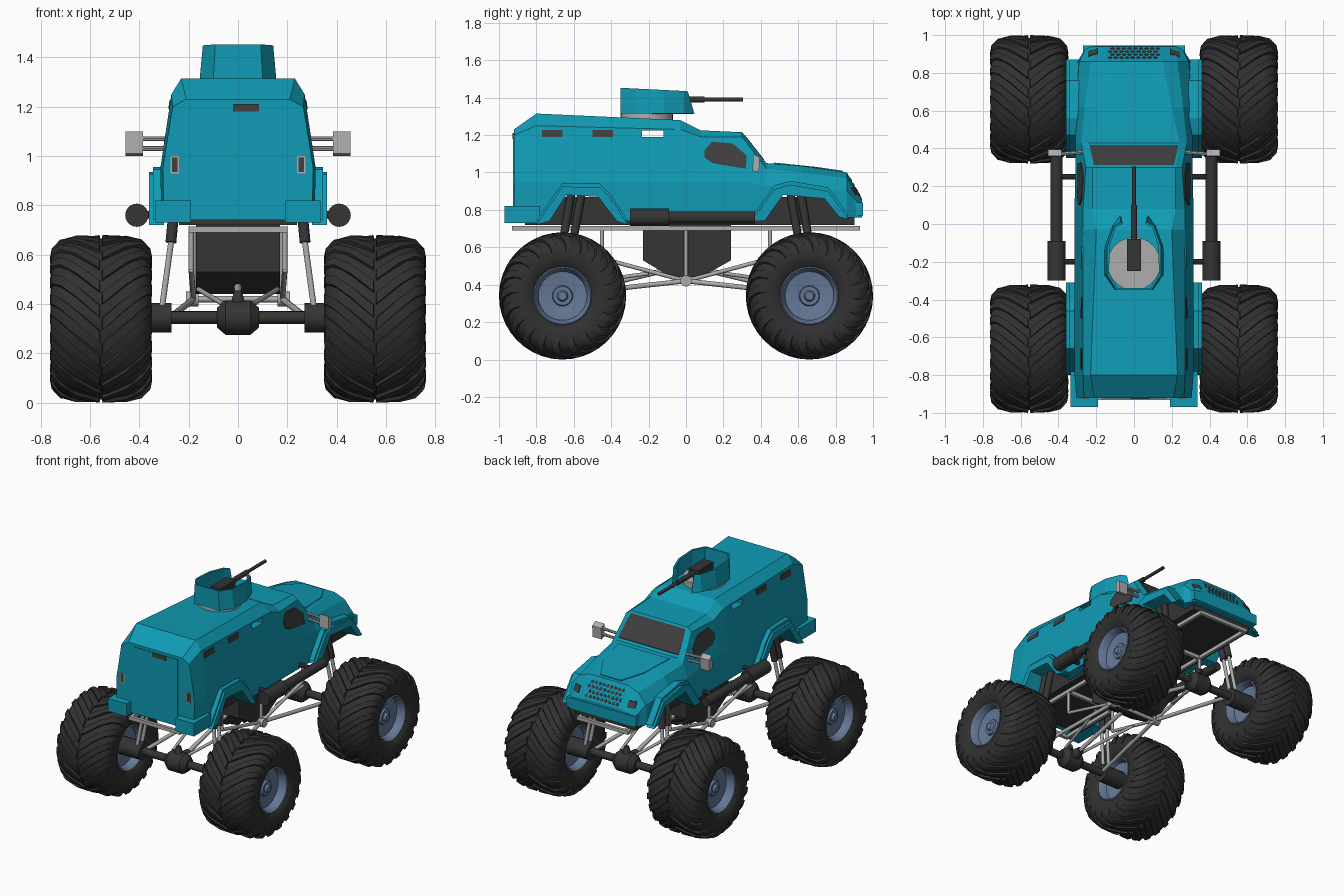
import bpy, bmesh, math
from mathutils import Vector, Matrix
from mathutils.bvhtree import BVHTree

cube = bpy.data.objects.get("Cube")
if cube:
    bpy.data.objects.remove(cube, do_unlink=True)


def material(name, red, green, blue):
    mat = bpy.data.materials.new(name)
    mat.use_nodes = True
    colour = (red, green, blue, 1)
    mat.diffuse_color = colour
    shader = mat.node_tree.nodes["Principled BSDF"]
    shader.inputs["Base Color"].default_value = colour
    shader.inputs["Roughness"].default_value = 0.6
    return mat


TEAL = material("teal paint", 0.005, 0.33, 0.46)
RUBBER = material("black rubber", 0.03, 0.03, 0.03)
METAL = material("dark metal", 0.035, 0.035, 0.037)
GLASS = material("dark glass", 0.05, 0.05, 0.05)
GREY = material("light grey", 0.42, 0.42, 0.42)
RIM = material("blue grey rim", 0.13, 0.19, 0.31)


def link(name, mesh, smooth=False, location=(0, 0, 0)):
    obj = bpy.data.objects.new(name, mesh)
    obj.location = location
    bpy.context.collection.objects.link(obj)
    if smooth:
        bpy.ops.object.select_all(action="DESELECT")
        obj.select_set(True)
        bpy.context.view_layer.objects.active = obj
        bpy.ops.object.shade_smooth_by_angle(angle=math.radians(35))
    return obj


def finish(name, bm, mat, smooth=False):
    bmesh.ops.recalc_face_normals(bm, faces=bm.faces[:])
    mesh = bpy.data.meshes.new(name)
    bm.to_mesh(mesh)
    bm.free()
    mesh.materials.append(mat)
    return link(name, mesh, smooth)


def loft(name, rings, mat, smooth=False, bm=None):
    """Skin a row of equal closed rings, with a cap on each end."""
    bm = bm or bmesh.new()
    rows = [[bm.verts.new(p) for p in ring] for ring in rings]
    count = len(rows[0])
    for a, b in zip(rows, rows[1:]):
        for i in range(count):
            j = (i + 1) % count
            bm.faces.new((a[i], a[j], b[j], b[i]))
    bm.faces.new(rows[0])
    bm.faces.new(rows[-1])
    return finish(name, bm, mat, smooth) if name else None


def prism(name, outline, x0, x1, mat):
    return loft(name, [[(x, y, z) for y, z in outline] for x in (x0, x1)], mat)


def box(name, xs, ys, zs, mat):
    return prism(name, [(ys[0], zs[0]), (ys[1], zs[0]), (ys[1], zs[1]), (ys[0], zs[1])], *xs, mat)


def rod(name, start, end, radius, mat, end_radius=None, sides=16):
    a, b = Vector(start), Vector(end)
    bm = bmesh.new()
    turn = (b - a).to_track_quat("Z", "Y").to_matrix().to_4x4()
    bmesh.ops.create_cone(bm, cap_ends=True, segments=sides, radius1=radius,
                          radius2=radius if end_radius is None else end_radius,
                          depth=(b - a).length, matrix=Matrix.Translation((a + b) / 2) @ turn)
    return finish(name, bm, mat, True)


def lathe(bm, profile, steps=48):
    """Revolve (x, radius) points around the x axis."""
    verts = [bm.verts.new((x, r, 0)) for x, r in profile]
    edges = [bm.edges.new(pair) for pair in zip(verts, verts[1:])]
    bmesh.ops.spin(bm, geom=verts + edges, cent=(0, 0, 0), axis=(1, 0, 0),
                   angle=math.tau, steps=steps)
    bmesh.ops.remove_doubles(bm, verts=bm.verts[:], dist=0.0005)


# Armoured hull: bottom, belt, shoulder and roof points at each station
stations = [
    (-0.92, (0.3, 0.74), (0.305, 0.95), (0.265, 1.2), (0.21, 1.23)),
    (-0.8, (0.31, 0.74), (0.315, 0.95), (0.27, 1.25), (0.23, 1.315)),
    (-0.03, (0.31, 0.74), (0.315, 0.95), (0.27, 1.23), (0.2, 1.28)),
    (0.08, (0.31, 0.74), (0.315, 0.95), (0.27, 1.19), (0.22, 1.225)),
    (0.3, (0.31, 0.74), (0.31, 0.95), (0.255, 1.19), (0.22, 1.215)),
    (0.43, (0.31, 0.74), (0.31, 0.93), (0.28, 1.02), (0.24, 1.05)),
    (0.62, (0.31, 0.74), (0.31, 0.92), (0.26, 1), (0.2, 1.035)),
    (0.86, (0.3, 0.76), (0.29, 0.9), (0.23, 0.97), (0.15, 1)),
    (0.94, (0.25, 0.76), (0.25, 0.82), (0.21, 0.85), (0.15, 0.86)),
]
body = loft("hull", [[(x, y, z) for x, z in half] + [(-x, y, z) for x, z in reversed(half)]
                     for y, *half in stations], TEAL)

# Wheel arches and the open side port are cut through the hull
rear_arch = [(-0.73, 0.6), (-0.73, 0.74), (-0.64, 0.88), (-0.47, 0.87), (-0.37, 0.74), (-0.37, 0.6)]
front_arch = [(0.42, 0.6), (0.42, 0.74), (0.52, 0.88), (0.74, 0.86), (0.82, 0.76), (0.82, 0.6)]
port = [(-0.235, 1.19), (-0.12, 1.19), (-0.12, 1.225), (-0.235, 1.225)]
for outline in (rear_arch, front_arch, port):
    cutter = prism("cutter", outline, -0.5, 0.5, TEAL)
    cutter.hide_render = True
    cut = body.modifiers.new("cut", "BOOLEAN")
    cut.object, cut.solver = cutter, "EXACT"
    bpy.context.view_layer.objects.active = body
    bpy.ops.object.modifier_apply(modifier=cut.name)
    bpy.data.objects.remove(cutter, do_unlink=True)

shell = bmesh.new()
shell.from_mesh(body.data)
surface = BVHTree.FromBMesh(shell)


def plate(name, points, direction, mat, lift=0.004):
    """Thin plate whose corners are dropped onto the hull along a direction."""
    aim = Vector(direction)
    hits = [surface.ray_cast(Vector(p) - aim * 2, aim)[0] for p in points]
    if None not in hits:
        loft(name, [[h - aim * lift for h in hits], [h + aim * 0.003 for h in hits]], mat)


def rect(a0, a1, b0, b1):
    return [(a0, b0), (a1, b0), (a1, b1), (a0, b1)]


# Glazing, rear door, bonnet panel and grille
plate("windscreen", [(x, y, 0) for x, y in ((-0.235, 0.418), (0.235, 0.418), (0.212, 0.312), (-0.212, 0.312))],
      (0, 0, -1), GLASS)
plate("rear_door", [(x, 0, z) for x, z in rect(-0.175, 0.175, 0.77, 1.21)], (0, 1, 0), TEAL)
plate("rear_window", [(x, 0, z) for x, z in rect(-0.02, 0.085, 1.18, 1.21)], (0, 1, 0), GLASS, 0.007)
plate("bonnet_panel", [(x, y, 0) for x, y in ((-0.2, 0.47), (-0.16, 0.7), (-0.08, 0.84),
                                            (0.08, 0.84), (0.16, 0.7), (0.2, 0.47))], (0, 0, -1), TEAL, 0.006)
for row in range(4):
    for column in range(-4, 5):
        cx, cz = 0.03 * column + 0.007 * (-1) ** row, 0.88 + 0.028 * row
        plate("grille_hole", [(cx + 0.011 * math.cos(k * math.pi / 3), 0, cz + 0.01 * math.sin(k * math.pi / 3))
                              for k in range(6)], (0, -1, 0), GLASS, 0.003)

window = [(0.1, 1.12), (0.14, 1.165), (0.25, 1.155), (0.325, 1.09), (0.32, 1.02), (0.14, 1.05), (0.1, 1.08)]
rear_flare = [(-0.8, 0.74), (-0.66, 0.945), (-0.46, 0.94), (-0.4, 0.88), (-0.31, 0.74)]
front_flare = [(0.35, 0.76), (0.47, 0.93), (0.56, 0.955), (0.76, 0.92), (0.87, 0.77)]

for side, word in ((1, "left"), (-1, "right")):
    def at(x, y, z):
        return (side * x, y, z)

    # Side windows and lamps
    inward = (-side, 0, 0)
    plate(word + "_cab_window", [(0, y, z) for y, z in window], inward, GLASS, 0.006)
    for y in (-0.77, -0.5):
        plate(word + "_port_window", [(0, *p) for p in rect(y, y + 0.11, 1.19, 1.228)], inward, GLASS)
    for grow, mat, lift in ((0.006, GREY, 0.003), (0, GLASS, 0.006)):
        plate(word + "_tail_lamp", [at(x, 0, z) for x, z in rect(0.245 - grow, 0.268 + grow, 0.935 - grow, 0.995 + grow)],
              (0, 1, 0), mat, lift)
    plate(word + "_headlamp", [at(x, 0, z) for x, z in rect(0.19, 0.24, 0.88, 0.92)], (0, -1, 0), GLASS, 0.007)

    # Flares, each with a slimmer raised lip, and bumper corners
    for name, outer, arch in (("rear", rear_flare, rear_arch), ("front", front_flare, front_arch)):
        inner = arch[1:-1]
        prism(f"{word}_{name}_flare", outer + inner[::-1], side * 0.27, side * 0.345, TEAL)
        lip = [(y, z - 0.02) for y, z in outer]
        prism(f"{word}_{name}_flare_lip", lip + inner[::-1], side * 0.3, side * 0.36, TEAL)
    box(word + "_rear_bumper", (side * 0.19, side * 0.335), (-0.97, -0.78), (0.73, 0.82), TEAL)
    box(word + "_front_bumper", (0, side * 0.27), (0.85, 0.945), (0.77, 0.84), TEAL)

    # Door mirror on two arms
    prism(word + "_mirror", [(0.355, 1.01), (0.39, 1), (0.395, 1.08), (0.36, 1.1)], side * 0.385, side * 0.455, GREY)
    for z in (1.03, 1.07):
        rod(word + "_mirror_arm", at(0.27, 0.38, z), at(0.4, 0.37, z), 0.01, GREY, sides=8)

    # Side exhaust
    rod(word + "_silencer", at(0.41, -0.3, 0.76), at(0.41, -0.09, 0.76), 0.047, METAL, sides=24)
    rod(word + "_exhaust_pipe", at(0.41, -0.09, 0.76), at(0.41, 0.37, 0.76), 0.032, METAL, sides=24)
    for y in (-0.2, 0.25):
        rod(word + "_exhaust_bracket", at(0.2, y, 0.77), at(0.41, y, 0.76), 0.015, METAL, sides=8)

    # Tubular chassis
    box(word + "_rail", (side * 0.18, side * 0.2), (-0.93, 0.93), (0.69, 0.715), GREY)
    node = at(0.18, 0, 0.42)
    rod(word + "_post", at(0.18, 0, 0.7), node, 0.011, GREY)
    rod(word + "_frame_joint", at(0.16, 0, 0.42), at(0.21, 0, 0.42), 0.03, GREY)
    for end in (1, -1):
        rod(word + "_brace", at(0.19, end * 0.45, 0.54), node, 0.011, GREY)
        rod(word + "_drop", at(0.19, end * 0.45, 0.7), at(0.19, end * 0.45, 0.54), 0.011, GREY)
        rod(word + "_trailing_arm", node, at(0.27, end * 0.64, 0.35), 0.013, GREY)
        rod(word + "_upper_link", at(0.16, end * 0.2, 0.46), at(0.06, end * 0.64, 0.4), 0.01, GREY)

        # Twin shock absorbers, hub and half axle
        for y in (0, 0.055):
            rod(word + "_shock_body", at(0.25, end * (0.56 + y), 0.88), at(0.272, end * (0.6 + y), 0.65), 0.022, METAL)
            rod(word + "_shock_shaft", at(0.27, end * (0.6 + y), 0.66), at(0.31, end * (0.63 + y), 0.37), 0.012, GREY)
        rod(word + "_half_axle", at(0, end * 0.66, 0.345), at(0.3, end * 0.66, 0.345), 0.026, METAL)
        rod(word + "_hub", at(0.27, end * 0.66, 0.345), at(0.47, end * 0.66, 0.345), 0.06, METAL, sides=20)
        rod(word + "_differential", at(0, end * 0.66, 0.345), at(0.05, end * 0.66, 0.345), 0.07, METAL, sides=12)
        rod(word + "_differential_cone", at(0.05, end * 0.66, 0.345), at(0.085, end * 0.66, 0.345), 0.07, METAL, 0.04, 12)

# Underbody, gearbox, cross members and drive shafts
box("underbody", (-0.24, 0.24), (-0.86, 0.9), (0.72, 0.87), METAL)
prism("gearbox", [(-0.23, 0.72), (-0.23, 0.53), (-0.08, 0.44), (0.08, 0.44), (0.24, 0.53), (0.24, 0.72)], -0.17, 0.17, METAL)
for y in (-0.92, -0.45, 0, 0.45, 0.92):
    box("cross_member", (-0.2, 0.2), (y - 0.011, y + 0.011), (0.69, 0.715), GREY)
rod("centre_tube", (-0.18, 0, 0.42), (0.18, 0, 0.42), 0.013, GREY)
for end in (1, -1):
    rod("drive_shaft", (0, end * 0.1, 0.48), (0, end * 0.6, 0.36), 0.014, GREY)
    rod("differential_nose", (0, end * 0.66, 0.345), (0, end * 0.55, 0.37), 0.05, METAL, 0.025)
    rod("axle_truss", (0, end * 0.66, 0.4), (0, end * 0.66, 0.455), 0.03, METAL, 0.015)

# Turret: ring, open shield and gun
rod("turret_ring", (0, -0.21, 1.28), (0, -0.21, 1.325), 0.14, GREY, sides=32)
half = [(0.075, 0.045), (0.115, -0.01), (0.155, -0.12), (0.155, -0.27), (0.1, -0.35)]
wall = half + [(-x, y) for x, y in reversed(half)]
bm = bmesh.new()
low = [bm.verts.new((x, y, 1.315)) for x, y in wall]
high = [bm.verts.new((x * 0.92, y - 0.035 * (y > 0), 1.435 - 0.05 * y)) for x, y in wall]
for i in range(len(wall) - 1):
    bm.faces.new((low[i], low[i + 1], high[i + 1], high[i]))
shield = finish("turret_shield", bm, TEAL)
shield.modifiers.new("thickness", "SOLIDIFY").thickness = 0.012
box("gun_body", (-0.038, 0.038), (-0.25, -0.08), (1.36, 1.415), METAL)
box("gun_mount", (-0.02, 0.02), (-0.2, -0.12), (1.31, 1.37), METAL)
rod("gun_jacket", (0, -0.09, 1.39), (0, 0.1, 1.39), 0.017, METAL)
rod("gun_barrel", (0, 0.1, 1.39), (0, 0.305, 1.39), 0.011, METAL)

# Tyre with chevron lugs, and a dished rim
bm = bmesh.new()
tyre_half = [(0.13, 0.322), (0.175, 0.3), (0.2, 0.265), (0.205, 0.22), (0.195, 0.175), (0.175, 0.152)]
lathe(bm, [(-x, r) for x, r in reversed(tyre_half)] + [(0, 0.326)] + tyre_half)
tread = [(0.006, 0.34), (0.1, 0.338), (0.165, 0.322), (0.2, 0.285), (0.207, 0.25)]
lugs = 20
for i in range(lugs):
    for side in (1, -1):
        rings = []
        for x, r in tread:
            angle = math.tau * (i + 0.25 * side) / lugs - x * 2.6
            rings.append([(side * (x - inset), rad * math.cos(a), rad * math.sin(a))
                          for a, rad, inset in ((angle - 0.085, r - 0.03, 0.005), (angle - 0.07, r, 0),
                                                (angle + 0.07, r, 0), (angle + 0.085, r - 0.03, 0.005))])
        loft(None, rings, RUBBER, bm=bm)
tyre = finish("front_left_tyre", bm, RUBBER, True)
bm = bmesh.new()
rim_half = [(0.13, 0.13), (0.175, 0.142), (0.185, 0.15), (0.175, 0.16)]
hub_half = [(0.15, 0), (0.15, 0.022), (0.135, 0.03), (0.135, 0.05), (0.12, 0.055)]
profile = hub_half + rim_half
lathe(bm, profile + [(-x, r) for x, r in reversed(profile)])
rim = finish("front_left_rim", bm, RIM, True)
for part, kind in ((tyre, "tyre"), (rim, "rim")):
    for x, word in ((0.555, "left"), (-0.555, "right")):
        for y, place in ((0.66, "far"), (-0.66, "near")):
            link(f"{place}_{word}_{kind}", part.data, location=(x, y, 0.34))
    bpy.data.objects.remove(part, do_unlink=True)
